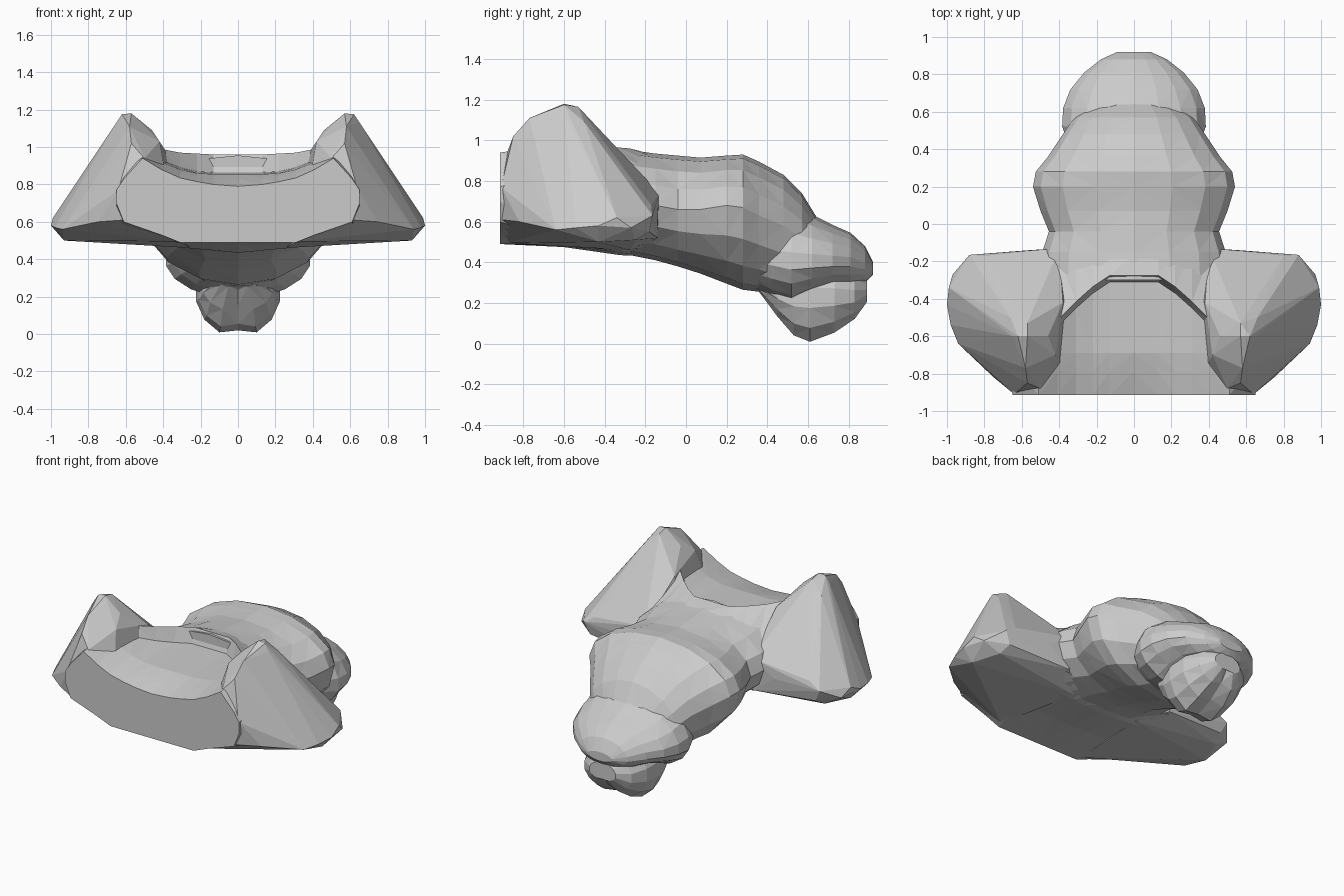
import bpy, bmesh
from math import sin, cos, pi


def finish(name, bm):
    bmesh.ops.recalc_face_normals(bm, faces=bm.faces)
    mesh = bpy.data.meshes.new(name)
    bm.to_mesh(mesh)
    bm.free()
    obj = bpy.data.objects.new(name, mesh)
    bpy.context.collection.objects.link(obj)
    return obj


def skin(name, rings):
    """Bridge a row of equal-length point loops and cap both ends."""
    bm = bmesh.new()
    loops = [[bm.verts.new(p) for p in ring] for ring in rings]
    for a, b in zip(loops, loops[1:]):
        n = len(a)
        for i in range(n):
            j = (i + 1) % n
            bm.faces.new((a[i], a[j], b[j], b[i]))
    bm.faces.new(loops[0])
    bm.faces.new(loops[-1])
    bmesh.ops.triangulate(bm, faces=bm.faces[:])
    return finish(name, bm)


def lump(name, stations, sides=16, dent=0.0):
    """Rounded mass along y; station = y, top z, bottom z, half width, z of widest point."""
    rings = []
    for y, top, bottom, width, mid in stations:
        ring = []
        for i in range(sides):
            a = 2 * pi * i / sides
            s, c = cos(a), sin(a)
            z = mid + s * ((top - mid) if s > 0 else (mid - bottom))
            if i == sides // 2:
                z += dent
            ring.append((width * c, y, z))
        rings.append(ring)
    return skin(name, rings)


def hull(name, points, side):
    bm = bmesh.new()
    for x, y, z in points:
        bm.verts.new((x * side, y, z))
    res = bmesh.ops.convex_hull(bm, input=bm.verts[:])
    loose = {g for g in res["geom_interior"] + res["geom_unused"]
             if isinstance(g, bmesh.types.BMVert)}
    bmesh.ops.delete(bm, geom=list(loose), context='VERTS')
    return finish(name, bm)


# Central block with flat front panel, sloped lip and sunken basin
# station = x, panel bottom z, panel top z, lip z, floor back y, wall top z
half = [
    (0.00, 0.49, 0.79, 0.855, -0.31, 0.96),
    (0.13, 0.49, 0.80, 0.855, -0.31, 0.96),
    (0.22, 0.49, 0.815, 0.86, -0.37, 0.965),
    (0.31, 0.49, 0.835, 0.88, -0.45, 0.97),
    (0.41, 0.53, 0.88, 0.92, -0.55, 0.99),
    (0.51, 0.565, 0.94, 0.97, -0.60, 1.00),
    (0.61, 0.60, 0.83, 0.92, -0.60, 0.95),
    (0.65, 0.70, 0.77, 0.85, -0.60, 0.90),
]
columns = [(-s[0],) + s[1:] for s in reversed(half[1:])] + half
block = []
for x, low, rim, lip, back, wall in columns:
    t = abs(x) / 0.65
    block.append([
        (x, -0.915, low), (x, -0.915, rim),
        (x, -0.79, rim + 0.6 * (lip - rim)), (x, -0.69, lip),
        (x, back, lip + 0.01), (x, back + 0.035, wall),
        (x, -0.16, 0.93 - 0.36 * t * t), (x, -0.16, 0.43 + 0.13 * t),
        (x, -0.32, 0.435 + 0.06 * t), (x, -0.6, 0.475 + 0.03 * t),
    ])
skin("basin_block", block)

# Pointed side masses, mirrored
side_points = [
    # peak ridge
    (0.57, -0.60, 1.18), (0.62, -0.60, 1.175), (0.57, -0.53, 1.165), (0.65, -0.60, 1.13),
    (0.66, -0.50, 1.09), (0.58, -0.77, 1.11), (0.57, -0.85, 1.02),
    # inner slope
    (0.46, -0.60, 1.09), (0.42, -0.70, 1.03), (0.50, -0.88, 0.94), (0.38, -0.42, 0.97),
    # front edge and underside
    (0.64, -0.91, 0.77), (0.61, -0.91, 0.61), (0.32, -0.88, 0.495), (0.25, -0.28, 0.46),
    (0.75, -0.82, 0.60),
    # outer edge
    (1.00, -0.43, 0.58), (0.99, -0.34, 0.62), (0.97, -0.27, 0.57), (0.98, -0.54, 0.57),
    (0.94, -0.64, 0.56), (0.93, -0.43, 0.50), (0.86, -0.25, 0.51),
    # rear edge
    (0.88, -0.165, 0.63), (0.84, -0.18, 0.55), (0.56, -0.14, 0.64), (0.40, -0.13, 0.74),
    (0.80, -0.17, 0.68), (0.40, -0.14, 0.52),
]
hull("side_mass_right", side_points, 1)
hull("side_mass_left", side_points, -1)

# Rounded trunk running backward
lump("trunk", [
    (-0.30, 0.955, 0.44, 0.50, 0.70), (-0.15, 0.935, 0.41, 0.49, 0.68),
    (-0.04, 0.925, 0.38, 0.455, 0.66),
    (0.07, 0.915, 0.345, 0.50, 0.66), (0.20, 0.925, 0.295, 0.54, 0.68),
    (0.28, 0.93, 0.265, 0.525, 0.67), (0.36, 0.895, 0.255, 0.46, 0.63),
    (0.48, 0.83, 0.22, 0.38, 0.58), (0.57, 0.74, 0.20, 0.32, 0.52),
    (0.65, 0.61, 0.22, 0.22, 0.44),
])

# Wide upper lobe at the rear end
lump("rear_upper_lobe", [
    (0.30, 0.55, 0.29, 0.27, 0.42), (0.42, 0.64, 0.22, 0.35, 0.42),
    (0.52, 0.69, 0.19, 0.39, 0.40), (0.62, 0.635, 0.24, 0.385, 0.40),
    (0.72, 0.585, 0.28, 0.345, 0.40), (0.81, 0.545, 0.28, 0.27, 0.40),
    (0.88, 0.48, 0.30, 0.18, 0.38), (0.92, 0.40, 0.34, 0.09, 0.37),
], sides=18)

# Narrow lower lobe with a small groove underneath
lump("rear_lower_lobe", [
    (0.36, 0.36, 0.25, 0.12, 0.29), (0.45, 0.38, 0.12, 0.19, 0.25),
    (0.53, 0.42, 0.02, 0.215, 0.23), (0.61, 0.44, -0.015, 0.23, 0.23),
    (0.73, 0.42, 0.035, 0.225, 0.23), (0.83, 0.38, 0.11, 0.18, 0.23),
    (0.89, 0.32, 0.20, 0.10, 0.25),
], sides=14, dent=0.035)
